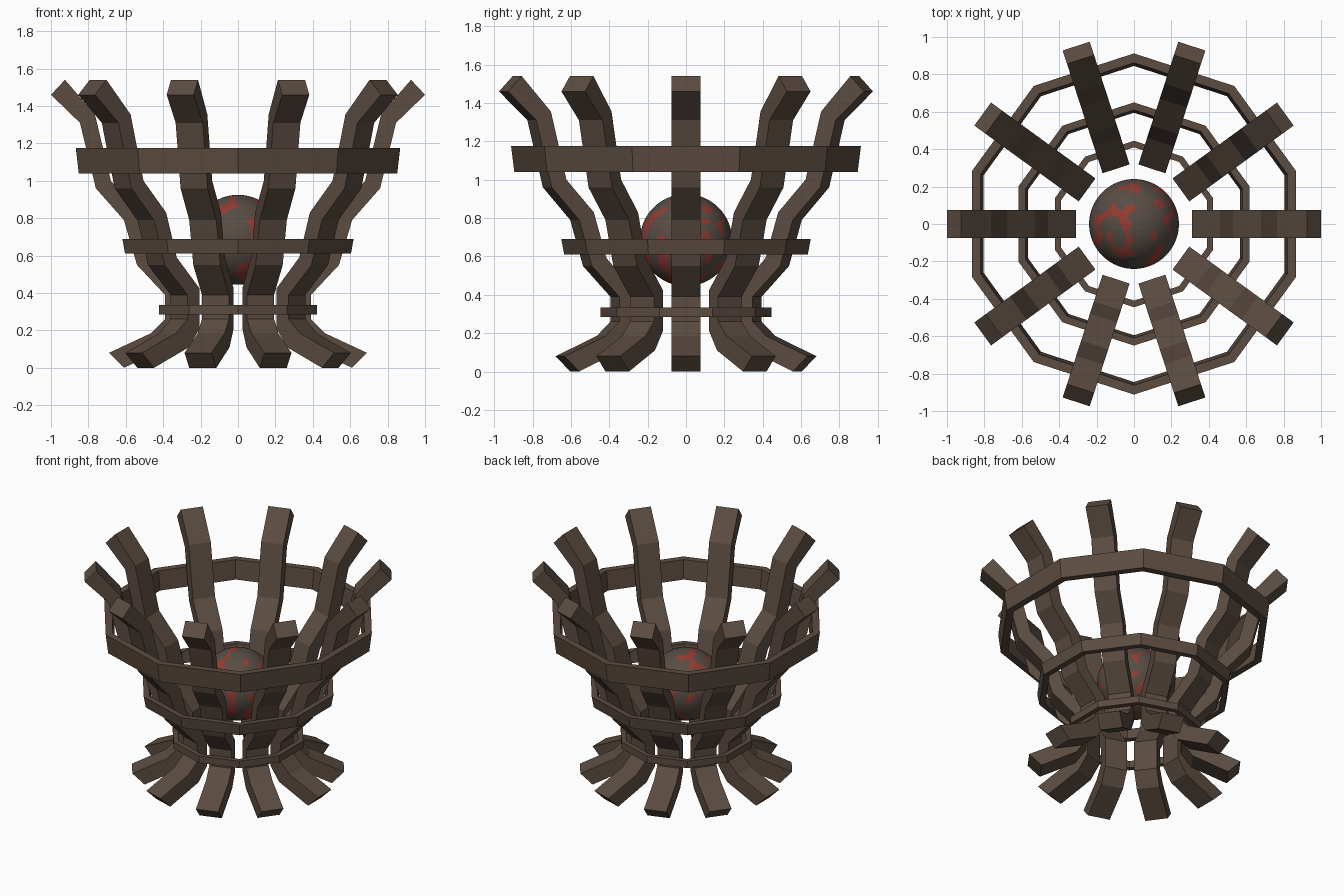
import bpy, bmesh, math
from mathutils import Vector, noise

if "Cube" in bpy.data.objects:
    bpy.data.objects.remove(bpy.data.objects["Cube"])


def material(name, rgb):
    m = bpy.data.materials.new(name)
    m.diffuse_color = (*rgb, 1)
    m.use_nodes = True
    m.node_tree.nodes["Principled BSDF"].inputs["Base Color"].default_value = m.diffuse_color
    return m


IRON = material("brown iron", (0.105, 0.072, 0.053))
COAL = material("grey brown coal", (0.095, 0.073, 0.060))
EMBER = material("ember red", (0.29, 0.045, 0.032))


def finish(name, bm, *mats):
    bmesh.ops.recalc_face_normals(bm, faces=bm.faces)
    me = bpy.data.meshes.new(name)
    bm.to_mesh(me)
    bm.free()
    for m in mats:
        me.materials.append(m)
    ob = bpy.data.objects.new(name, me)
    bpy.context.collection.objects.link(ob)
    return ob


# Bent bar: paired (radius, height) points on the outer and inner side
OUTER = [(.69, .08), (.465, .185), (.39, .26), (.39, .39), (.54, .55),
         (.61, .79), (.76, .96), (.845, 1.31), (1.0, 1.46)]
INNER = [(.61, 0), (.38, .11), (.31, .21), (.31, .425), (.46, .59),
         (.53, .83), (.68, 1.0), (.765, 1.355), (.925, 1.54)]


def bar(name, angle, half=0.076):
    bm = bmesh.new()
    c, s = math.cos(angle), math.sin(angle)

    def vert(p, t):
        return bm.verts.new((p[0] * c - t * s, p[0] * s + t * c, p[1]))

    loops = [[vert(o, -half), vert(o, half), vert(i, half), vert(i, -half)]
             for o, i in zip(OUTER, INNER)]
    for a, b in zip(loops, loops[1:]):
        for k in range(4):
            n = (k + 1) % 4
            bm.faces.new((a[k], a[n], b[n], b[k]))
    bm.faces.new(loops[0])
    bm.faces.new(loops[-1])
    finish(name, bm, IRON)


for k in range(10):
    bar(f"basket_bar_{k + 1}", math.radians(36 * k))


# Ten-sided hoops, corners lying between the bars
def hoop(name, z0, z1, r0, r1, thick):
    bm = bmesh.new()
    section = [(r0, z0), (r1, z1), (r1 - thick, z1), (r0 - thick, z0)]
    loops = []
    for k in range(10):
        a = math.radians(18 + 36 * k)
        loops.append([bm.verts.new((r * math.cos(a), r * math.sin(a), z))
                      for r, z in section])
    for k in range(10):
        a, b = loops[k], loops[(k + 1) % 10]
        for j in range(4):
            n = (j + 1) % 4
            bm.faces.new((a[j], a[n], b[n], b[j]))
    finish(name, bm, IRON)


hoop("lower_hoop", .285, .335, .445, .445, .035)
hoop("middle_hoop", .61, .69, .635, .65, .04)
hoop("upper_hoop", 1.04, 1.175, .895, .912, .05)

# Coal ball with glowing patches chosen by noise
bm = bmesh.new()
bmesh.ops.create_icosphere(bm, subdivisions=5, radius=0.24)
for f in bm.faces:
    f.smooth = True
    p = f.calc_center_median() * 14 + Vector((3.1, 7.7, 1.3))
    f.material_index = 1 if noise.noise(p) > 0.2 else 0
bmesh.ops.translate(bm, verts=bm.verts, vec=(0, 0, .685))
finish("coal_ball", bm, COAL, EMBER)
